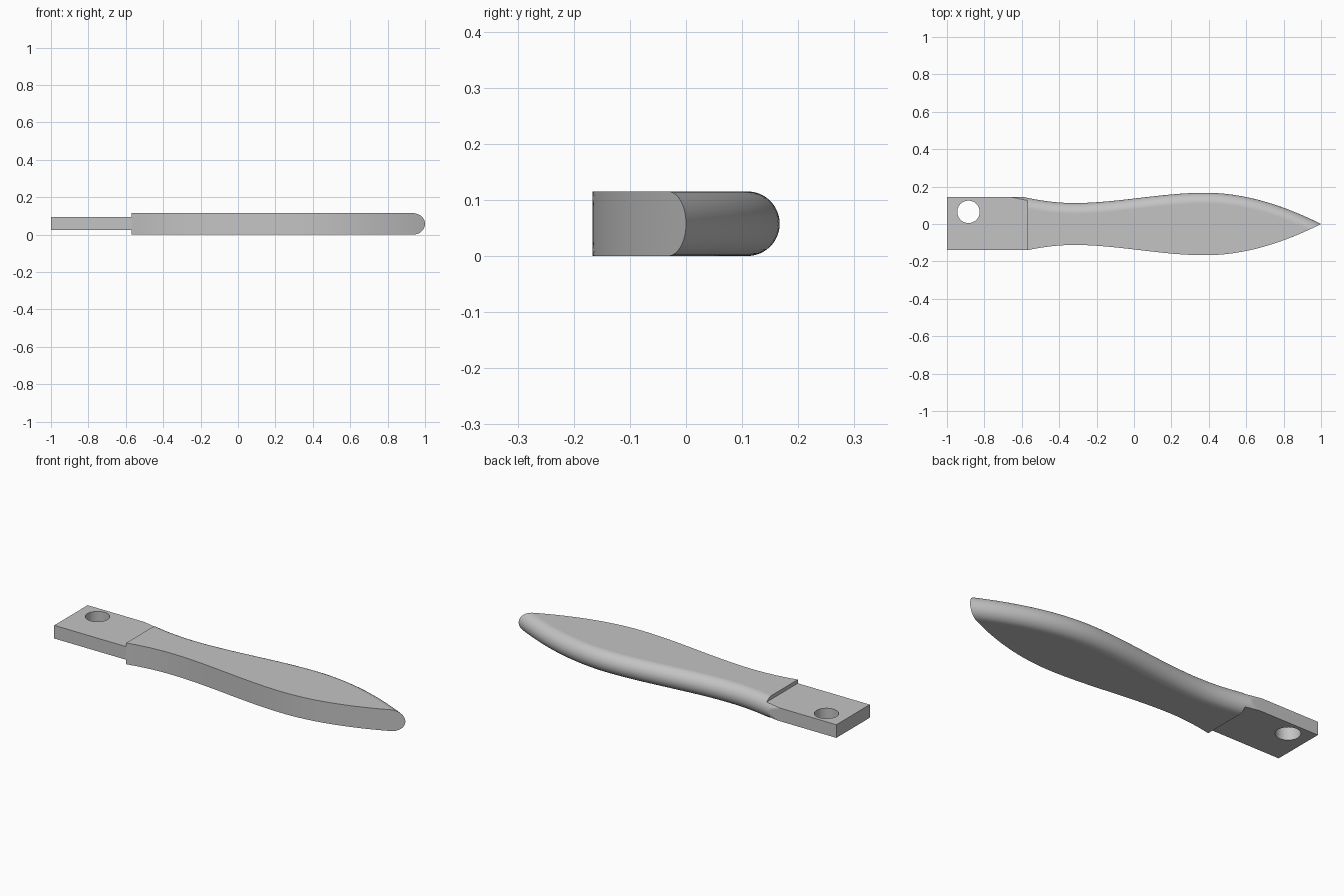
import bpy
import bmesh
import math

cube = bpy.data.objects.get("Cube")
if cube:
    bpy.data.objects.remove(cube, do_unlink=True)

THICK = 0.115
R = THICK / 2
SHOULDER = -0.57
TANG_BACK, TANG_FRONT = 0.145, -0.14
# Outline keys: x, half width, slope
KEYS = [(SHOULDER, 0.14, -0.21), (-0.32, 0.112, 0), (0.38, 0.167, 0), (1.0, 0.0, -0.5)]

grey = bpy.data.materials.new("plain grey")
grey.use_nodes = True
grey.diffuse_color = (0.55, 0.55, 0.55, 1)
bsdf = next(n for n in grey.node_tree.nodes if n.type == 'BSDF_PRINCIPLED')
bsdf.inputs["Base Color"].default_value = grey.diffuse_color


def half_width(x):
    """Smooth waisted outline, continued straight beyond the shoulder."""
    x0, y0, s0 = KEYS[0]
    if x <= x0:
        return y0 + s0 * (x - x0)
    for (x0, y0, s0), (x1, y1, s1) in zip(KEYS, KEYS[1:]):
        if x <= x1:
            break
    w = x1 - x0
    t = (x - x0) / w
    blend = t * t * (3 - 2 * t)
    return (y0 + (y1 - y0) * blend + w * s0 * t * (1 - t) ** 2
            - w * s1 * t * t * (1 - t))


def rounded_back(x, z):
    """Back edge with a full round running along the outline."""
    inset = R - math.sqrt(max(0, R * R - (z - R) ** 2))
    e = 0.001
    slope = (half_width(x) - half_width(x - e)) / e
    return half_width(x) - inset * math.hypot(1, slope)


def tip_x(z):
    """Where the rounded back meets the flat front edge."""
    lo, hi = 0.5, 1.0
    for _ in range(40):
        mid = (lo + hi) / 2
        if rounded_back(mid, z) > -half_width(mid):
            lo = mid
        else:
            hi = mid
    return lo


def loft(name, rings):
    """Join equal horizontal rings into a closed solid."""
    bm = bmesh.new()
    loops = [[bm.verts.new(p) for p in ring] for ring in rings]
    for a, b in zip(loops, loops[1:]):
        for i in range(len(a)):
            j = (i + 1) % len(a)
            bm.faces.new((a[i], a[j], b[j], b[i]))
    bm.faces.new(loops[0][::-1])
    bm.faces.new(loops[-1])
    bmesh.ops.recalc_face_normals(bm, faces=bm.faces)
    mesh = bpy.data.meshes.new(name)
    bm.to_mesh(mesh)
    bm.free()
    obj = bpy.data.objects.new(name, mesh)
    bpy.context.collection.objects.link(obj)
    mesh.materials.append(grey)
    return obj


def select(obj):
    bpy.ops.object.select_all(action='DESELECT')
    obj.select_set(True)
    bpy.context.view_layer.objects.active = obj


def finish(obj):
    select(obj)
    bpy.ops.object.shade_smooth_by_angle(angle=math.radians(30))
    normals = obj.modifiers.new("clean_normals", 'WEIGHTED_NORMAL')
    normals.keep_sharp = True


# Grip: flat front wall, rounded back edge, pointed end
def grip_ring(z, steps=64):
    end = tip_x(z)
    xs = [SHOULDER + (end - SHOULDER) * i / steps for i in range(steps + 1)]
    front = [(x, -half_width(x), z) for x in xs]
    back = [(x, rounded_back(x, z), z) for x in xs[:-1]]
    return front + back[::-1]


levels = 24
grip = loft("grip", [grip_ring(R * (1 - math.cos(math.pi * i / levels)))
                     for i in range(levels + 1)])
finish(grip)


# Tang: thinner flat plate, its back corner trimmed by the same round
def tang_ring(z):
    xs = [-1.0] + [-0.68 + (SHOULDER + 0.68) * i / 16 for i in range(17)]
    back = [(x, min(TANG_BACK, rounded_back(x, z)), z) for x in xs]
    return [(xs[0], TANG_FRONT, z), (xs[-1], TANG_FRONT, z)] + back[::-1]


low, high = 0.024, 0.095
tang = loft("tang", [tang_ring(low + (high - low) * i / 12) for i in range(13)])

# Round hole through the tang
bpy.ops.mesh.primitive_cylinder_add(vertices=48, radius=0.06, depth=0.4,
                                    location=(-0.885, 0.065, R))
cutter = bpy.context.object
cutter.name = "hole_cutter"
cutter.hide_render = True
cutter.data.materials.append(grey)
select(tang)
cut = tang.modifiers.new("hole", 'BOOLEAN')
cut.operation = 'DIFFERENCE'
cut.solver = 'EXACT'
cut.object = cutter
bpy.ops.object.modifier_apply(modifier=cut.name)
bpy.data.objects.remove(cutter, do_unlink=True)
finish(tang)
